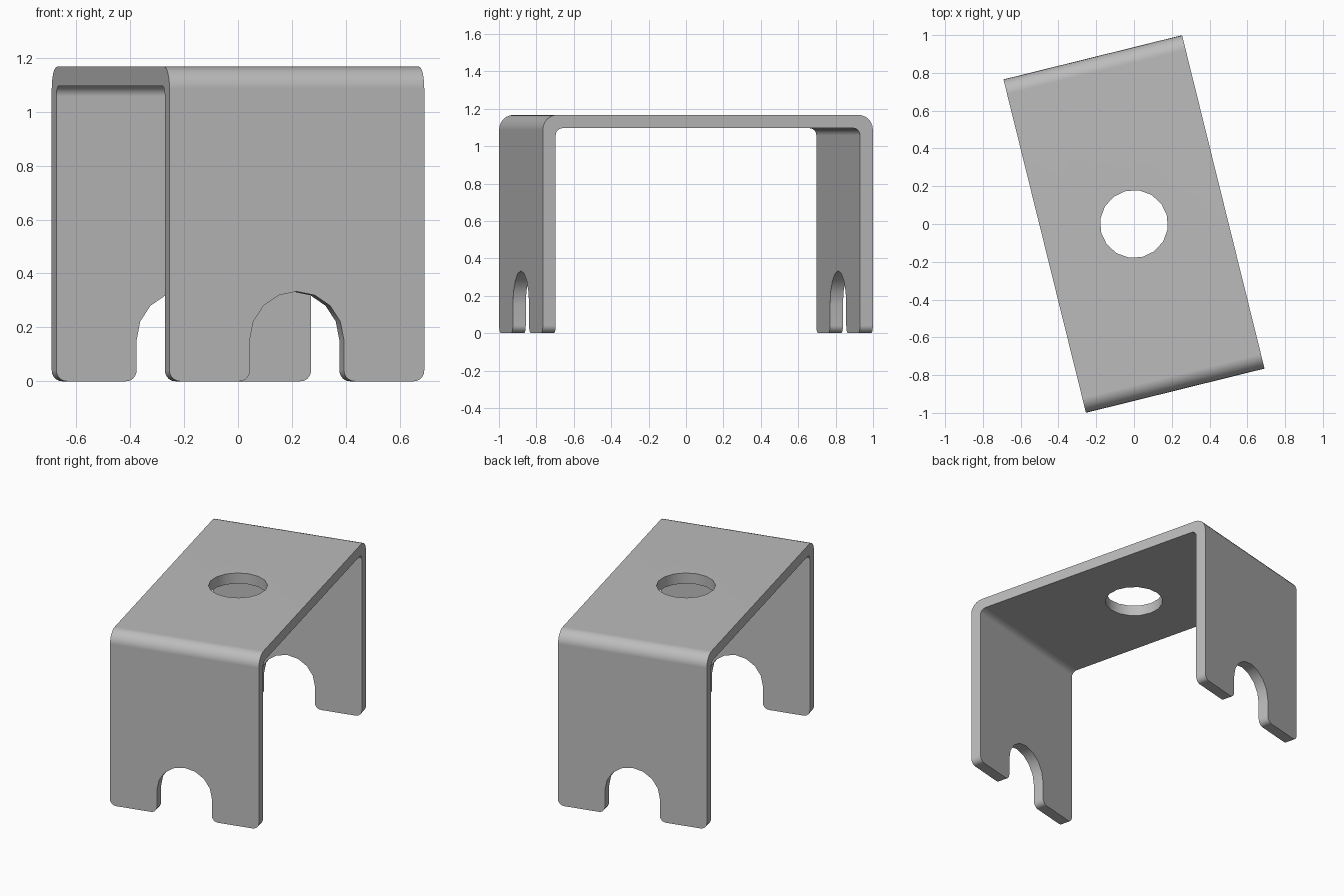
import bpy
import bmesh
from math import sin, cos, pi, radians

cube = bpy.data.objects.get("Cube")
if cube:
    bpy.data.objects.remove(cube)

WIDTH, LENGTH, HEIGHT, THICK = 0.974, 1.818, 1.167, 0.071
BEND_OUT, BEND_IN = 0.08, 0.038
HOLE_R, SLOT_Z, CORNER = 0.18, 0.153, 0.04
TURN = radians(13.9)


def arc(cx, cz, r, start, end, steps):
    """Points on an arc, angles in degrees."""
    angles = [radians(start + (end - start) * i / steps) for i in range(steps + 1)]
    return [(cx + r * cos(a), cz + r * sin(a)) for a in angles]


def mirrored(half):
    """Close an outline by mirroring its right half across the vertical axis."""
    return half + [(-u, v) for u, v in reversed(half)]


def prism(name, outline, place, depth):
    """Extrude an outline along the given depth vector."""
    bm = bmesh.new()
    face = bm.faces.new([bm.verts.new(place(u, v)) for u, v in outline])
    extruded = bmesh.ops.extrude_face_region(bm, geom=[face])["geom"]
    moved = [g for g in extruded if isinstance(g, bmesh.types.BMVert)]
    bmesh.ops.translate(bm, verts=moved, vec=depth)
    bmesh.ops.recalc_face_normals(bm, faces=bm.faces)
    mesh = bpy.data.meshes.new(name)
    bm.to_mesh(mesh)
    bm.free()
    obj = bpy.data.objects.new(name, mesh)
    bpy.context.collection.objects.link(obj)
    return obj


# Bent sheet: U profile swept across the width, oversized for trimming
half_l, low = LENGTH / 2, -0.1
inner = half_l - THICK
profile = arc(half_l - BEND_OUT, HEIGHT - BEND_OUT, BEND_OUT, 90, 0, 6)
profile += [(half_l, low), (inner, low)]
profile += arc(inner - BEND_IN, HEIGHT - THICK - BEND_IN, BEND_IN, 0, 90, 6)
bracket = prism("bracket", mirrored(profile), lambda u, v: (-WIDTH, u, v), (2 * WIDTH, 0, 0))

# Front silhouette: rounded feet and the arched slot between them
half_w = WIDTH / 2
outline = [(half_w, HEIGHT + 0.1)]
outline += arc(half_w - CORNER, CORNER, CORNER, 0, -90, 5)
outline += arc(HOLE_R + CORNER, CORNER, CORNER, 270, 180, 5)
outline += arc(0, SLOT_Z, HOLE_R, 0, 90, 4)[:-1]
outline += [(0, SLOT_Z + HOLE_R)]
shape = outline + [(-u, v) for u, v in reversed(outline[:-1])]
silhouette = prism("silhouette_cutter", shape, lambda u, v: (u, -LENGTH, v), (0, 2 * LENGTH, 0))

# Round hole through the top
hole = prism("hole_cutter", arc(0, 0, HOLE_R, 0, 360, 16)[:-1],
             lambda u, v: (u, v, HEIGHT - 0.3), (0, 0, 0.6))

for cutter, operation in ((silhouette, "INTERSECT"), (hole, "DIFFERENCE")):
    cutter.hide_render = True
    mod = bracket.modifiers.new(cutter.name, "BOOLEAN")
    mod.operation = operation
    mod.solver = "EXACT"
    mod.object = cutter

# Bake the cuts and drop the cutters
bpy.context.view_layer.update()
evaluated = bracket.evaluated_get(bpy.context.evaluated_depsgraph_get())
baked = bpy.data.meshes.new_from_object(evaluated)
bracket.modifiers.clear()
bracket.data = baked
bracket.data.name = "bracket"
for cutter in (silhouette, hole):
    bpy.data.objects.remove(cutter)

# Plain grey metal
grey = bpy.data.materials.new("grey_metal")
grey.use_nodes = True
colour = (0.5, 0.5, 0.5, 1)
grey.diffuse_color = colour
grey.node_tree.nodes["Principled BSDF"].inputs["Base Color"].default_value = colour
bracket.data.materials.clear()
bracket.data.materials.append(grey)

# Smooth bends and cut walls, crisp sheet edges
bracket.rotation_euler.z = TURN
bpy.ops.object.select_all(action="DESELECT")
bracket.select_set(True)
bpy.context.view_layer.objects.active = bracket
bpy.ops.object.shade_smooth_by_angle(angle=radians(30))
weighted = bracket.modifiers.new("weighted_normals", "WEIGHTED_NORMAL")
weighted.keep_sharp = True
